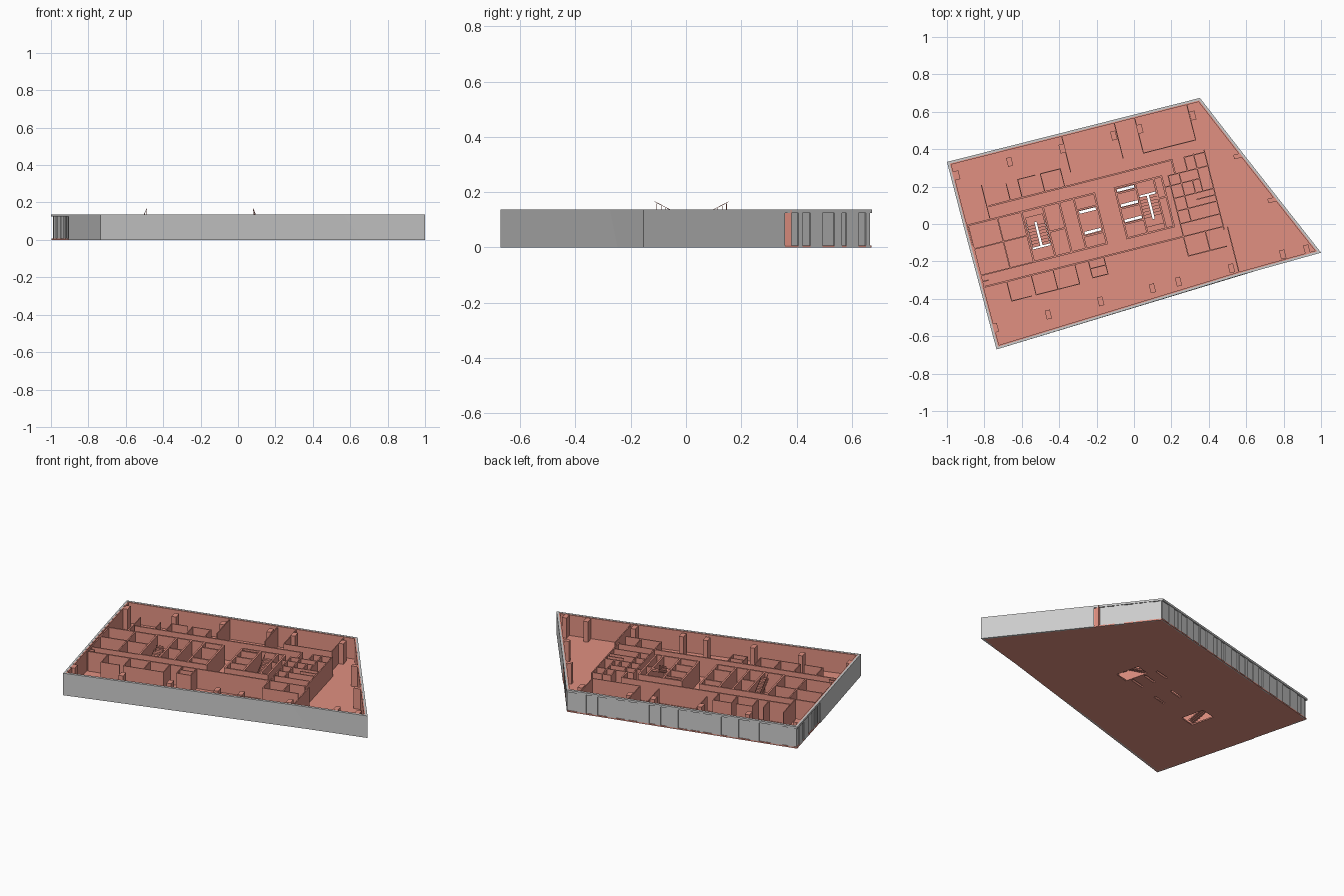
import bpy, bmesh, math, random
from mathutils import Vector

if "Cube" in bpy.data.objects:
    bpy.data.objects.remove(bpy.data.objects["Cube"])

random.seed(4)
ANGLE = math.atan2(0.2453, 0.9694)   # plan is drawn square, then turned
H = 0.137                            # storey height
FLOOR = 0.008

brick = bpy.data.materials.new("brown_red")
brick.diffuse_color = (0.75, 0.28, 0.22, 1)
brick.use_nodes = True
brick.node_tree.nodes["Principled BSDF"].inputs["Base Color"].default_value = brick.diffuse_color


def prism(bm, top, z0, z1, bottom=None):
    """Closed prism over a plan polygon; the bottom polygon may differ."""
    bottom = bottom or top
    lo = [bm.verts.new((p[0], p[1], z0)) for p in bottom]
    hi = [bm.verts.new((p[0], p[1], z1)) for p in top]
    bm.faces.new(lo[::-1])
    bm.faces.new(hi)
    n = len(lo)
    for i in range(n):
        j = (i + 1) % n
        bm.faces.new((lo[i], lo[j], hi[j], hi[i]))


def rect(u0, v0, u1, v1):
    return [(u0, v0), (u1, v0), (u1, v1), (u0, v1)]


def finish(name, bm, mat=None):
    bmesh.ops.recalc_face_normals(bm, faces=bm.faces)
    me = bpy.data.meshes.new(name)
    bm.to_mesh(me)
    bm.free()
    if mat:
        me.materials.append(mat)
    ob = bpy.data.objects.new(name, me)
    ob.rotation_euler.z = ANGLE
    bpy.context.collection.objects.link(ob)
    return ob


def inset(loop, d):
    """Mitred inward offset of a counter-clockwise loop."""
    out = []
    for i, p in enumerate(loop):
        p = Vector(p)
        a = (p - Vector(loop[i - 1])).normalized()
        b = (Vector(loop[(i + 1) % len(loop)]) - p).normalized()
        na, nb = Vector((-a.y, a.x)), Vector((-b.y, b.x))
        out.append(tuple(p + (na + nb) * (d / (1 + na.dot(nb)))))
    return out


def walls(name, segs, t=0.007, h=0.13):
    """Straight partitions given as u0, v0, u1, v1 centre lines."""
    bm = bmesh.new()
    for u0, v0, u1, v1 in segs:
        prism(bm, rect(min(u0, u1) - t / 2, min(v0, v1) - t / 2,
                       max(u0, u1) + t / 2, max(v0, v1) + t / 2), FLOOR - 0.001, h)
    return finish(name, bm, brick)


# Outline: left back, left joint, left front, front joint, right tip, right joint, back right
top = [(-0.888, 0.567), (-0.886, 0.197), (-0.877, -0.47), (0.477, -0.405),
       (0.932, -0.394), (0.667, 0.201), (0.507, 0.567)]
low = list(top)
low[3] = (0.579, -0.4025)            # slanted joint in the front wall
SKIN, LINING = 0.012, 0.019

# Floor slab with stair and lift openings
bm = bmesh.new()
prism(bm, inset(low, 0.003), 0, FLOOR)
floor = finish("floor_slab", bm, brick)
bm = bmesh.new()
for r in [(-0.557, 0.0, -0.459, 0.15), (0.065, -0.01, 0.153, 0.14),
          (-0.268, 0.124, -0.178, 0.138), (-0.268, 0.01, -0.178, 0.024),
          (-0.044, 0.188, 0.05, 0.202), (-0.044, 0.105, 0.05, 0.119),
          (-0.044, 0.02, 0.05, 0.034)]:
    prism(bm, rect(*r), -0.05, 0.05)
cutter = finish("floor_opening_cutter", bm)
cutter.hide_render = True
mod = floor.modifiers.new("openings", 'BOOLEAN')
mod.object = cutter
mod.operation = 'DIFFERENCE'
mod.solver = 'EXACT'
bpy.context.view_layer.update()
bpy.context.view_layer.objects.active = floor
bpy.ops.object.modifier_apply(modifier="openings")
bpy.data.objects.remove(cutter)

# Perimeter: inner lining all round, plain grey skin, panelled back facade
mid, inner = inset(top, SKIN), inset(top, LINING)
mid_low, inner_low = inset(low, SKIN), inset(low, LINING)
lining, skin, band, panels = (bmesh.new() for _ in range(4))
for i in range(7):
    j = (i + 1) % 7
    prism(lining, [mid[i], mid[j], inner[j], inner[i]], 0.004, H - 0.001,
          [mid_low[i], mid_low[j], inner_low[j], inner_low[i]])
    if i in (1, 2, 3, 4):
        prism(skin, [top[i], top[j], mid[j], mid[i]], 0, H,
              [low[i], low[j], mid_low[j], mid_low[i]])
        continue
    prism(band, [top[i], top[j], mid[j], mid[i]], 0.124, H)
    p, q = Vector(top[i]), Vector(top[j])
    d = (q - p).normalized()
    n = Vector((-d.y, d.x))
    length, s, k = (q - p).length, 0.008, 0
    while s < length - 0.008:
        e = min(s + random.choice((0.02, 0.035, 0.055, 0.07)), length - 0.008)
        f = 0.003 if k % 2 else 0.008
        prism(panels, [p + d * s + n * f, p + d * e + n * f,
                       p + d * e + n * SKIN, p + d * s + n * SKIN], 0, 0.125)
        s, k = e, k + 1
finish("wall_lining", lining, brick)
finish("outer_wall_skin", skin)
finish("facade_top_band", band)
finish("facade_panels", panels)

# Columns: two regular rows and the ones along the slanted side
bm = bmesh.new()
spots = [(u, v) for u in (-0.855, -0.563, -0.274, 0.011, 0.155, 0.447) for v in (0.485, -0.357)]
spots += [(0.731, -0.353), (0.862, -0.358)]
for u, v in spots:
    prism(bm, rect(u - 0.014, v - 0.024, u + 0.014, v + 0.024), FLOOR - 0.001, H - 0.002)
for u, v in [(0.631, 0.216), (0.75, -0.057)]:
    prism(bm, rect(u - 0.026, v - 0.012, u + 0.026, v + 0.012), FLOOR - 0.001, H - 0.002)
finish("columns", bm, brick)

# Service cores with lift shafts and stair wells
cores = []
for u0, u1, cross in [(-0.568, -0.166, (-0.45, -0.36, -0.28)), (-0.053, 0.204, (0.058, 0.16))]:
    cores += [(u0, -0.065, u1, -0.065), (u0, 0.211, u1, 0.211)]
    cores += [(u, -0.065, u, 0.211) for u in (u0, u1) + cross]
cores += [(-0.28, v, -0.166, v) for v in (0.0, 0.145)]
cores += [(-0.053, v, 0.058, v) for v in (0.012, 0.097, 0.18)]
cores += [(-0.45, 0.07, -0.36, 0.07), (0.16, 0.1, 0.204, 0.1)]
walls("core_walls", cores, 0.01, 0.132)

# Corridors and end rooms on the left
walls("corridor_walls", [
    (-0.726, 0.283, 0.279, 0.283), (0.279, 0.215, 0.279, 0.283),
    (-0.862, 0.211, -0.568, 0.211), (-0.85, -0.13, 0.24, -0.13)], 0.009)
walls("left_rooms", [
    (-0.862, -0.13, -0.862, 0.211), (-0.862, 0.08, -0.575, 0.08),
    (-0.70, -0.066, -0.70, 0.211), (-0.862, -0.066, -0.568, -0.066),
    (-0.862, -0.1, -0.83, -0.1)])

# Offices along the back and front
walls("back_offices", [
    (-0.74, 0.22, -0.74, 0.40), (-0.61, 0.283, -0.61, 0.375), (-0.545, 0.283, -0.545, 0.383),
    (-0.42, 0.283, -0.42, 0.383), (-0.31, 0.283, -0.31, 0.385),
    (-0.545, 0.383, -0.45, 0.383), (-0.42, 0.383, -0.31, 0.383),
    (-0.26, 0.353, -0.26, 0.55), (0.03, 0.355, 0.03, 0.55), (0.142, 0.355, 0.142, 0.55),
    (0.43, 0.355, 0.43, 0.55), (0.142, 0.355, 0.43, 0.355)], 0.005)
walls("front_offices",
      [(u, -0.239, u, -0.13) for u in (-0.735, -0.60, -0.48, -0.36)] +
      [(-0.735, -0.239, -0.625, -0.239), (-0.60, -0.239, -0.36, -0.239),
       (-0.285, -0.225, -0.285, -0.13), (-0.2, -0.225, -0.2, -0.13),
       (-0.285, -0.225, -0.2, -0.225), (-0.285, -0.175, -0.2, -0.175)], 0.005)

# Small rooms on the right
walls("right_rooms",
      [(0.24, v, 0.46, v) for v in (0.205, 0.08, 0.01, -0.06, -0.13)] +
      [(0.24, -0.237, 0.24, 0.205), (0.46, -0.145, 0.46, 0.29), (0.24, -0.237, 0.45, -0.237),
       (0.347, 0.205, 0.347, 0.275), (0.40, 0.205, 0.40, 0.285), (0.347, 0.28, 0.46, 0.28),
       (0.30, 0.08, 0.30, 0.205), (0.204, 0.15, 0.40, 0.15), (0.36, 0.08, 0.36, 0.15),
       (0.40, 0.08, 0.40, 0.205), (0.30, -0.06, 0.30, 0.08), (0.36, 0.045, 0.46, 0.045),
       (0.36, -0.237, 0.36, -0.13), (0.481, -0.385, 0.481, -0.14)], 0.006)


# Stairs: two flights with a narrow gap, half landing and railing
def stair(name, u, vc, way):
    steps, run, w, gap = 8, 0.13, 0.042, 0.006
    rise, tread = 0.066 / 8, 0.13 / 8
    bm, rail = bmesh.new(), bmesh.new()
    for k in range(steps):
        va = vc + way * (run / 2 - k * tread)
        z = FLOOR + k * rise
        r = sorted((va, va - way * tread))
        prism(bm, rect(u - gap - w, r[0], u - gap, r[1]), z, z + rise)
        vb = vc - way * (run / 2 - k * tread)
        z = 0.068 + k * rise
        r = sorted((vb, vb + way * tread))
        prism(bm, rect(u + gap, r[0], u + gap + w, r[1]), z - 0.004, z + rise)
        m = sum(r) / 2
        prism(rail, rect(u + gap, m - 0.0008, u + gap + 0.0016, m + 0.0008), z, z + 0.033)
    # half landing and sloping handrail
    r = sorted((vc - way * run / 2, vc - way * (run / 2 + 0.035)))
    prism(bm, rect(u - gap - w, r[0], u + gap + w, r[1]), 0.062, 0.07)
    ends = [(vc - way * run / 2, 0.099), (vc + way * run / 2, 0.165)]
    ring = [[rail.verts.new((u + gap + du, v, z + dz))
             for du, dz in ((0, 0), (0.002, 0), (0.002, 0.002), (0, 0.002))] for v, z in ends]
    for k in range(4):
        rail.faces.new((ring[0][k], ring[0][k - 1], ring[1][k - 1], ring[1][k]))
    rail.faces.new(ring[0])
    rail.faces.new(ring[1][::-1])
    finish(name + "_flights", bm, brick)
    finish(name + "_railing", rail, brick)


stair("left_stair", -0.508, 0.075, -1)
stair("right_stair", 0.109, 0.065, 1)
